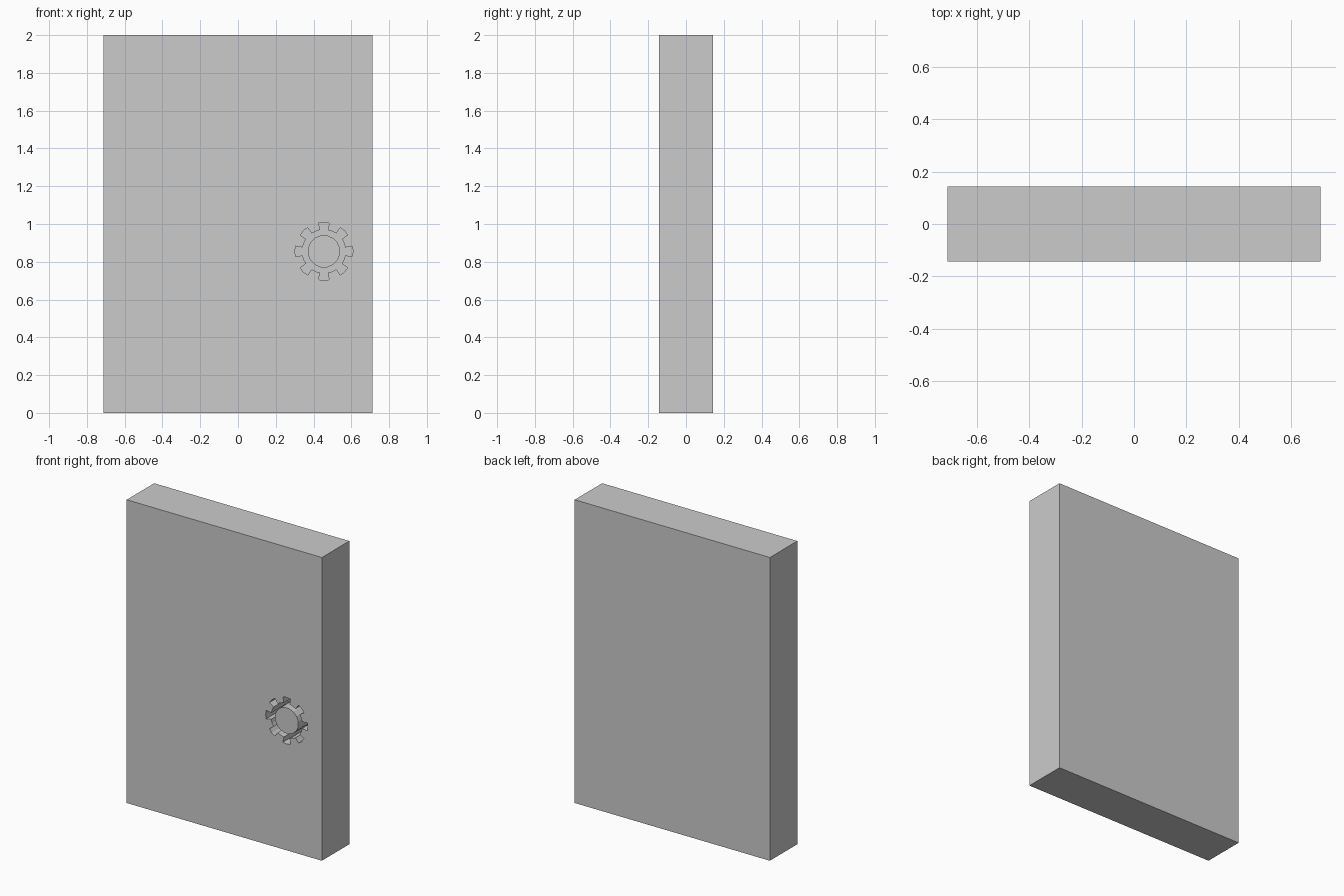
import bpy, bmesh
from math import sin, cos, radians

if "Cube" in bpy.data.objects:
    bpy.data.objects.remove(bpy.data.objects["Cube"])

WIDTH, THICK, HEIGHT = 1.424, 0.285, 2.0
CX, CZ = 0.455, 0.855          # centre of the gear-shaped groove
DEPTH = 0.2                    # groove depth
FRONT = -THICK / 2


def prism(name, points, y0, y1):
    """Extrude an (x, z) outline from y0 to y1."""
    bm = bmesh.new()
    face = bm.faces.new([bm.verts.new((x, y0, z)) for x, z in points])
    ext = bmesh.ops.extrude_face_region(bm, geom=[face])
    verts = [v for v in ext["geom"] if isinstance(v, bmesh.types.BMVert)]
    bmesh.ops.translate(bm, verts=verts, vec=(0, y1 - y0, 0))
    bmesh.ops.recalc_face_normals(bm, faces=bm.faces)
    mesh = bpy.data.meshes.new(name)
    bm.to_mesh(mesh)
    bm.free()
    obj = bpy.data.objects.new(name, mesh)
    bpy.context.collection.objects.link(obj)
    return obj


def polar(deg, r):
    return CX + r * cos(radians(deg)), CZ + r * sin(radians(deg))


def subtract(target, cutter):
    mod = target.modifiers.new("cut", 'BOOLEAN')
    mod.operation = 'DIFFERENCE'
    mod.solver = 'EXACT'
    mod.object = cutter
    bpy.context.view_layer.objects.active = target
    bpy.ops.object.modifier_apply(modifier=mod.name)
    bpy.data.objects.remove(cutter, do_unlink=True)


# Main slab
w = WIDTH / 2
slab = prism("door_slab", [(-w, 0), (w, 0), (w, HEIGHT), (-w, HEIGHT)], FRONT, -FRONT)

# Eight-tooth gear outline
outline = []
for i in range(8):
    for offset, r in ((-10.5, 0.115), (-10.5, 0.152), (0, 0.154),
                      (10.5, 0.152), (10.5, 0.115), (22.5, 0.115)):
        outline.append(polar(i * 45 + offset, r))
gear = prism("gear_cutter", outline, FRONT - 0.1, FRONT + DEPTH)

# Round core left standing flush with the front face
core = prism("core_cutter", [polar(i * 22.5 + 11.25, 0.086) for i in range(16)],
             FRONT - 0.2, FRONT + DEPTH + 0.05)
subtract(gear, core)
subtract(slab, gear)
